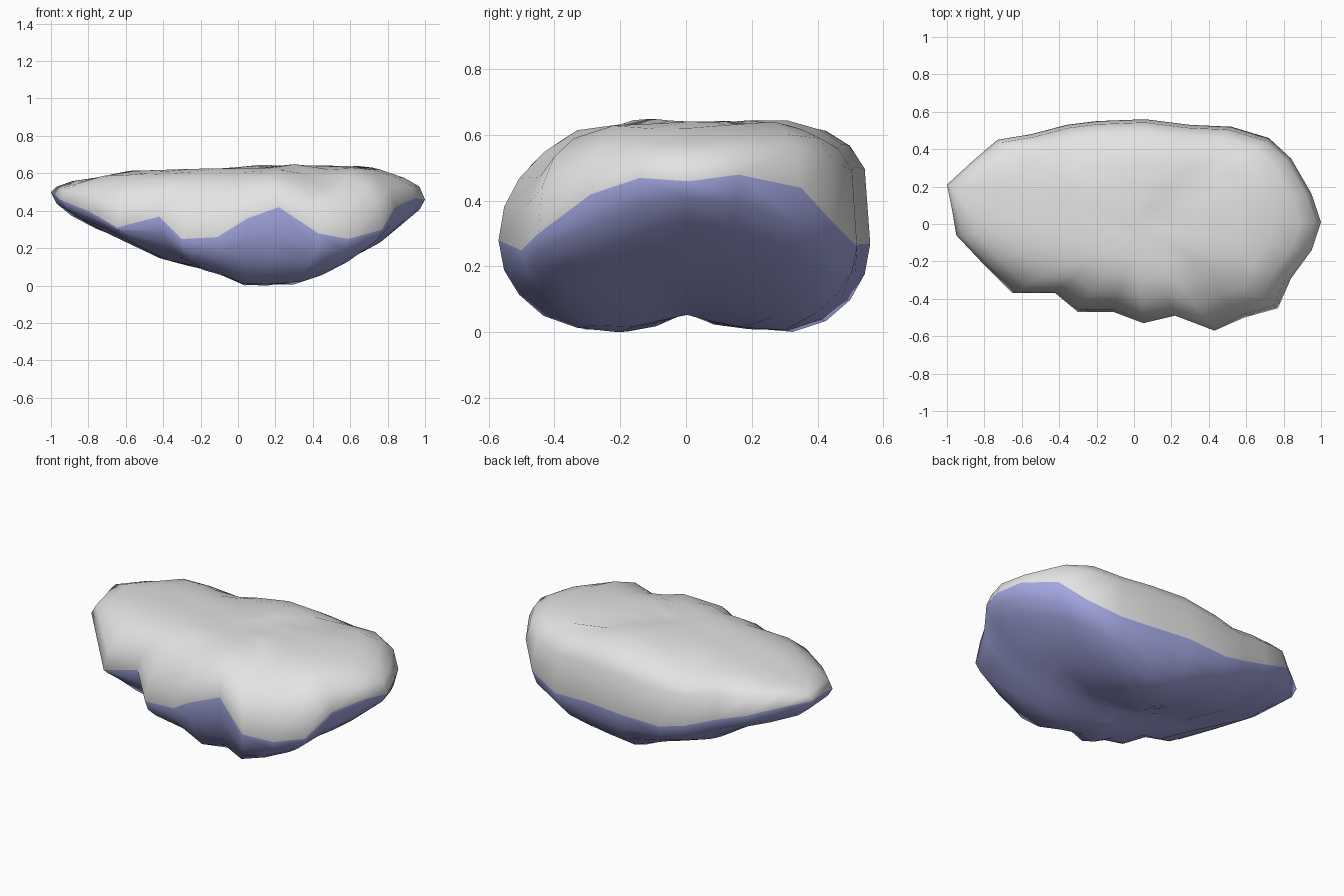
import bpy
import bmesh
from math import exp
from mathutils import Vector, noise

default_cube = bpy.data.objects.get("Cube")
if default_cube:
    bpy.data.objects.remove(default_cube, do_unlink=True)


def make_material(name, colour):
    material = bpy.data.materials.new(name)
    material.use_nodes = True
    material.diffuse_color = colour
    shader = material.node_tree.nodes["Principled BSDF"]
    shader.inputs["Base Color"].default_value = colour
    shader.inputs["Roughness"].default_value = 0.8
    return material


def interpolate(profile, x):
    """Height of a piecewise linear profile at x."""
    for (x0, z0), (x1, z1) in zip(profile, profile[1:]):
        if x <= x1:
            t = max(0, (x - x0) / (x1 - x0))
            return z0 + (z1 - z0) * t
    return profile[-1][1]


# Widest outline of the rock, which is also the border of the two colours
RIM = [Vector(p) for p in (
    (1, .01, .46), (.95, .16, .48), (.84, .35, .44), (.72, .46, .32),
    (.52, .52, .26), (.3, .53, .27), (.06, .56, .27), (-.2, .55, .26),
    (-.36, .53, .3), (-.55, .48, .37), (-.73, .45, .43), (-.87, .33, .47),
    (-1, .21, .5), (-.97, .06, .48), (-.95, -.06, .46), (-.8, -.22, .4),
    (-.65, -.37, .31), (-.42, -.37, .37), (-.3, -.47, .25), (-.11, -.47, .26),
    (.05, -.53, .36), (.22, -.49, .42), (.43, -.57, .28), (.59, -.5, .25),
    (.77, -.45, .3), (.84, -.29, .42), (.95, -.14, .47))]

# Lengthwise profiles of the flat top and the keel
CROWN = ((-1, .54), (-.9, .57), (-.6, .615), (0, .63), (.3, .645),
         (.42, .62), (.63, .66), (.87, .62), (1, .57))
KEEL = ((-1, .42), (-.9, .35), (-.75, .28), (-.62, .26), (-.45, .14),
        (-.1, .055), (.05, -.018), (.32, 0), (.5, .06), (.78, .2), (1, .39))
RINGS = (.97, .89, .76, .58, .36, .16, 0)

# Dips and swells of the top: x, y, height
SWELLS = ((-.34, .47, -.05), (.42, -.42, -.05), (.1, .4, .02))


def crown_height(x, y):
    z = interpolate(CROWN, x) + .015 * noise.noise(Vector((x, y, 1)) * 4)
    for sx, sy, height in SWELLS:
        z += height * exp(-((x - sx) ** 2 + (y - sy) ** 2) / .02)
    return z


def keel_height(x, y):
    groove = .065 * max(0, 1 - abs(y) / .25) * max(0, 1 - abs(x - .15) / .8)
    return interpolate(KEEL, x) + groove + .015 * noise.noise(Vector((x, y, 5)) * 4)


def shell_point(rim, scale, height, upper):
    """Point on the rounded shell between the rim and the crown or keel."""
    x, y = rim.x * scale, rim.y * scale
    steep = .52 - .26 * rim.x ** 2
    if upper:
        steep = .22 if rim.y > .3 else .6 - .35 * rim.x ** 2
    rise = (1 - scale ** 4) ** steep
    return Vector((x, y, rim.z + (height(x, y) - rim.z) * rise))


def add_shell(bm, rim_verts, height, upper, material_index):
    """Concentric rings from the rim to a centre point."""
    count = len(rim_verts)
    previous = rim_verts
    for scale in RINGS:
        if scale:
            ring = [bm.verts.new(shell_point(p, scale, height, upper)) for p in RIM]
        else:
            ring = [bm.verts.new((0, 0, height(0, 0)))] * count
        for i in range(count):
            j = (i + 1) % count
            corners = [previous[i], previous[j], ring[j]]
            if scale:
                corners.append(ring[i])
            face = bm.faces.new(corners)
            face.material_index = material_index
        previous = ring


# Rock body: grey upper shell and blue lower shell sharing one rim
bm = bmesh.new()
rim_verts = [bm.verts.new(p) for p in RIM]
add_shell(bm, rim_verts, crown_height, True, 0)
add_shell(bm, rim_verts, keel_height, False, 1)
bmesh.ops.recalc_face_normals(bm, faces=bm.faces)

# Stand the rock on the ground
lowest = min(v.co.z for v in bm.verts)
bmesh.ops.translate(bm, verts=bm.verts, vec=(0, 0, -lowest))

mesh = bpy.data.meshes.new("floating_rock")
bm.to_mesh(mesh)
bm.free()
mesh.materials.append(make_material("light_grey", (.77, .77, .77, 1)))
mesh.materials.append(make_material("lavender_blue", (.36, .38, .74, 1)))

rock = bpy.data.objects.new("floating_rock", mesh)
bpy.context.collection.objects.link(rock)
bpy.context.view_layer.objects.active = rock
rock.select_set(True)
bpy.ops.object.shade_smooth()
